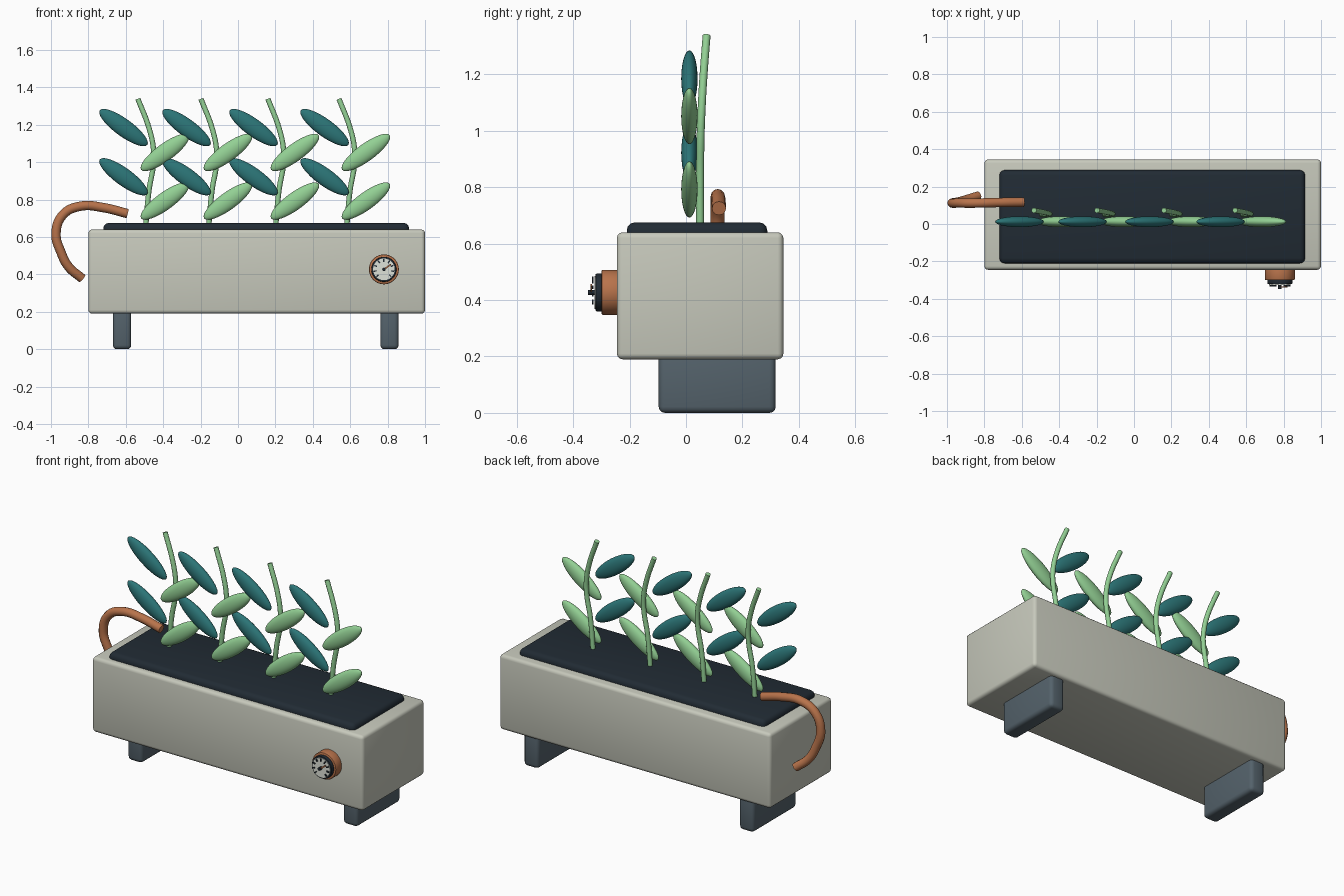
import bpy, math

if "Cube" in bpy.data.objects:
    bpy.data.objects.remove(bpy.data.objects["Cube"])


def material(name, r, g, b):
    lin = [(c / 255 / 12.92) if c < 10 else ((c / 255 + 0.055) / 1.055) ** 2.4 for c in (r, g, b)]
    m = bpy.data.materials.new(name)
    m.diffuse_color = (*lin, 1)
    m.use_nodes = True
    m.node_tree.nodes["Principled BSDF"].inputs["Base Color"].default_value = m.diffuse_color
    return m


STONE = material("pale stone", 199, 201, 188)
SLATE = material("slate grey", 84, 98, 107)
SOIL = material("dark soil", 33, 43, 52)
LIGHT = material("light green", 147, 208, 148)
TEAL = material("deep teal", 44, 118, 120)
COPPER = material("copper", 184, 115, 75)
DIAL = material("dial white", 222, 226, 216)


def finish(ob, name, mat, bevel=0, segments=3):
    ob.name = name
    ob.data.materials.append(mat)
    if bevel:
        bpy.ops.object.transform_apply(location=False, rotation=False, scale=True)
        mod = ob.modifiers.new("round", 'BEVEL')
        mod.width, mod.segments = bevel, segments
        mod.limit_method = 'ANGLE'
        bpy.ops.object.modifier_apply(modifier=mod.name)
    bpy.ops.object.shade_smooth_by_angle(angle=math.radians(35))
    return ob


def box(name, mat, lo, hi, bevel=0, rot=(0, 0, 0)):
    mid = [(a + b) / 2 for a, b in zip(lo, hi)]
    bpy.ops.mesh.primitive_cube_add(size=1, location=mid, rotation=rot)
    ob = bpy.context.object
    ob.scale = [b - a for a, b in zip(lo, hi)]
    return finish(ob, name, mat, bevel)


def disc(name, mat, radius, y0, y1, bevel=0):
    """Cylinder along y at the gauge centre."""
    bpy.ops.mesh.primitive_cylinder_add(vertices=40, radius=radius, depth=abs(y1 - y0),
                                        location=(GX, (y0 + y1) / 2, GZ),
                                        rotation=(math.pi / 2, 0, 0))
    return finish(bpy.context.object, name, mat, bevel, 2)


def tube(name, mat, points, radius):
    """Round tube through a path, with closed ends."""
    cu = bpy.data.curves.new(name, 'CURVE')
    cu.dimensions = '3D'
    cu.bevel_depth, cu.bevel_resolution = radius, 4
    cu.resolution_u, cu.use_fill_caps = 8, True
    sp = cu.splines.new('BEZIER')
    sp.bezier_points.add(len(points) - 1)
    for bp, p in zip(sp.bezier_points, points):
        bp.co = p
        bp.handle_left_type = bp.handle_right_type = 'AUTO'
    ob = bpy.data.objects.new(name, cu)
    bpy.context.collection.objects.link(ob)
    bpy.ops.object.select_all(action='DESELECT')
    ob.select_set(True)
    bpy.context.view_layer.objects.active = ob
    bpy.ops.object.convert(target='MESH')
    return finish(bpy.context.object, name, mat)


def leaf(name, mat, x, z, angle):
    bpy.ops.mesh.primitive_uv_sphere_add(segments=28, ring_count=16, radius=1,
                                         location=(x, 0.012, z), rotation=(0, -angle, 0))
    ob = bpy.context.object
    ob.scale = (0.157, 0.029, 0.047)
    return finish(ob, name, mat)


# Trough, soil and feet
box("planter_trough", STONE, (-0.80, -0.245, 0.19), (1.0, 0.345, 0.64), 0.02)
box("soil", SOIL, (-0.72, -0.21, 0.58), (0.915, 0.288, 0.675), 0.028)
for side, x in (("left", -0.62), ("right", 0.81)):
    box("foot_" + side, SLATE, (x - 0.049, -0.097, 0), (x + 0.049, 0.318, 0.23), 0.022)

# Row of plants: one bowed stem, two light and two dark leaves each
STEM = [(0, 0.05, 0.64), (0.02, 0.05, 0.855), (0.043, 0.052, 0.99),
        (0.043, 0.055, 1.07), (0.02, 0.061, 1.18), (-0.04, 0.073, 1.338)]
for i, bx in enumerate((-0.495, -0.158, 0.20, 0.58)):
    tube(f"stem_{i}", LIGHT, [(bx + x, y, z) for x, y, z in STEM], 0.014)
    for j in range(2):
        leaf(f"light_leaf_{i}_{j}", LIGHT, bx + 0.104, 0.792 + 0.26 * j, math.radians(36))
        leaf(f"dark_leaf_{i}_{j}", TEAL, bx - 0.117, 0.922 + 0.263 * j, math.radians(-36))

# Copper hose hooked over the end
tube("hose", COPPER, [(-0.59, 0.117, 0.725), (-0.72, 0.115, 0.757), (-0.84, 0.112, 0.765),
                      (-0.935, 0.112, 0.72), (-0.973, 0.112, 0.62), (-0.945, 0.117, 0.515),
                      (-0.905, 0.128, 0.44), (-0.833, 0.15, 0.378)], 0.025)

# Gauge on the front
GX, GZ = 0.78, 0.427
disc("gauge_body", COPPER, 0.08, -0.23, -0.30, 0.006)
disc("gauge_ring", SOIL, 0.067, -0.29, -0.321, 0.005)
disc("gauge_face", DIAL, 0.058, -0.31, -0.325)
for k in range(9):
    a = math.radians(-45 + 270 * k / 8)
    x, z = GX + 0.048 * math.cos(a), GZ + 0.048 * math.sin(a)
    box(f"tick_{k}", SOIL, (x - 0.008, -0.333, z - 0.0035), (x + 0.008, -0.327, z + 0.0035),
        rot=(0, -a, 0))
a = math.radians(35)
x, z = GX + 0.02 * math.cos(a), GZ + 0.02 * math.sin(a)
box("needle", COPPER, (x - 0.026, -0.339, z - 0.004), (x + 0.026, -0.334, z + 0.004), rot=(0, -a, 0))
disc("needle_hub", SOIL, 0.009, -0.324, -0.347)
